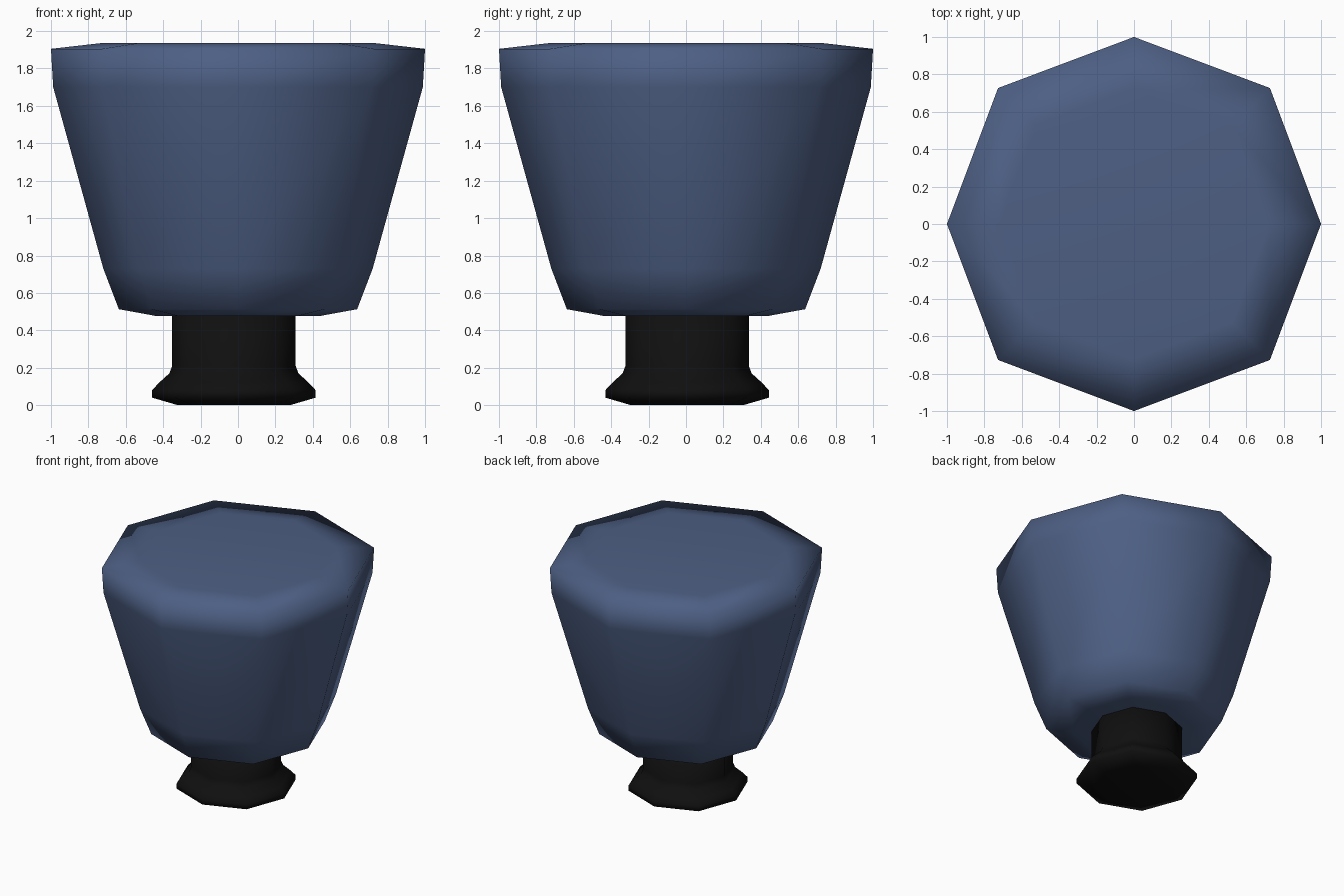
import bpy, bmesh
from math import cos, sin, pi

cube = bpy.data.objects.get("Cube")
if cube:
    bpy.data.objects.remove(cube, do_unlink=True)

SIDES = 8
DIAGONAL = 1.028  # corners between the axes sit slightly further out


def make_material(name, colour):
    mat = bpy.data.materials.new(name)
    mat.use_nodes = True
    mat.diffuse_color = (*colour, 1)
    mat.node_tree.nodes["Principled BSDF"].inputs["Base Color"].default_value = (*colour, 1)
    return mat


def make_lathe(name, profile, centre, mat):
    """Closed eight-sided solid through (radius, height) rings, bottom to top."""
    bm = bmesh.new()
    rings = []
    for radius, z in profile:
        ring = []
        for i in range(SIDES):
            a = 2 * pi * i / SIDES
            r = radius * (DIAGONAL if i % 2 else 1)
            ring.append(bm.verts.new((centre[0] + r * cos(a), centre[1] + r * sin(a), z)))
        rings.append(ring)
    for low, high in zip(rings, rings[1:]):
        for i in range(SIDES):
            j = (i + 1) % SIDES
            bm.faces.new((low[i], low[j], high[j], high[i]))
    bm.faces.new(rings[0][::-1])
    bm.faces.new(rings[-1])
    for face in bm.faces:
        face.smooth = True
    mesh = bpy.data.meshes.new(name)
    bm.to_mesh(mesh)
    bm.free()
    mesh.materials.append(mat)
    obj = bpy.data.objects.new(name, mesh)
    bpy.context.collection.objects.link(obj)
    return obj


blue = make_material("slate blue", (0.075, 0.115, 0.23))
black = make_material("black", (0.005, 0.005, 0.005))

# Flared head with softened top and bottom edges
make_lathe("head", [(0.44, 0.477), (0.637, 0.513), (0.72, 0.73),
                    (0.988, 1.70), (1.0, 1.905), (0.72, 1.937)], (0, 0), blue)

# Stem with a spreading foot, set slightly off centre
make_lathe("stem_and_foot", [(0.30, 0.0), (0.437, 0.04), (0.437, 0.08), (0.40, 0.12),
                             (0.345, 0.17), (0.33, 0.21), (0.33, 0.50)], (-0.022, 0.006), black)
